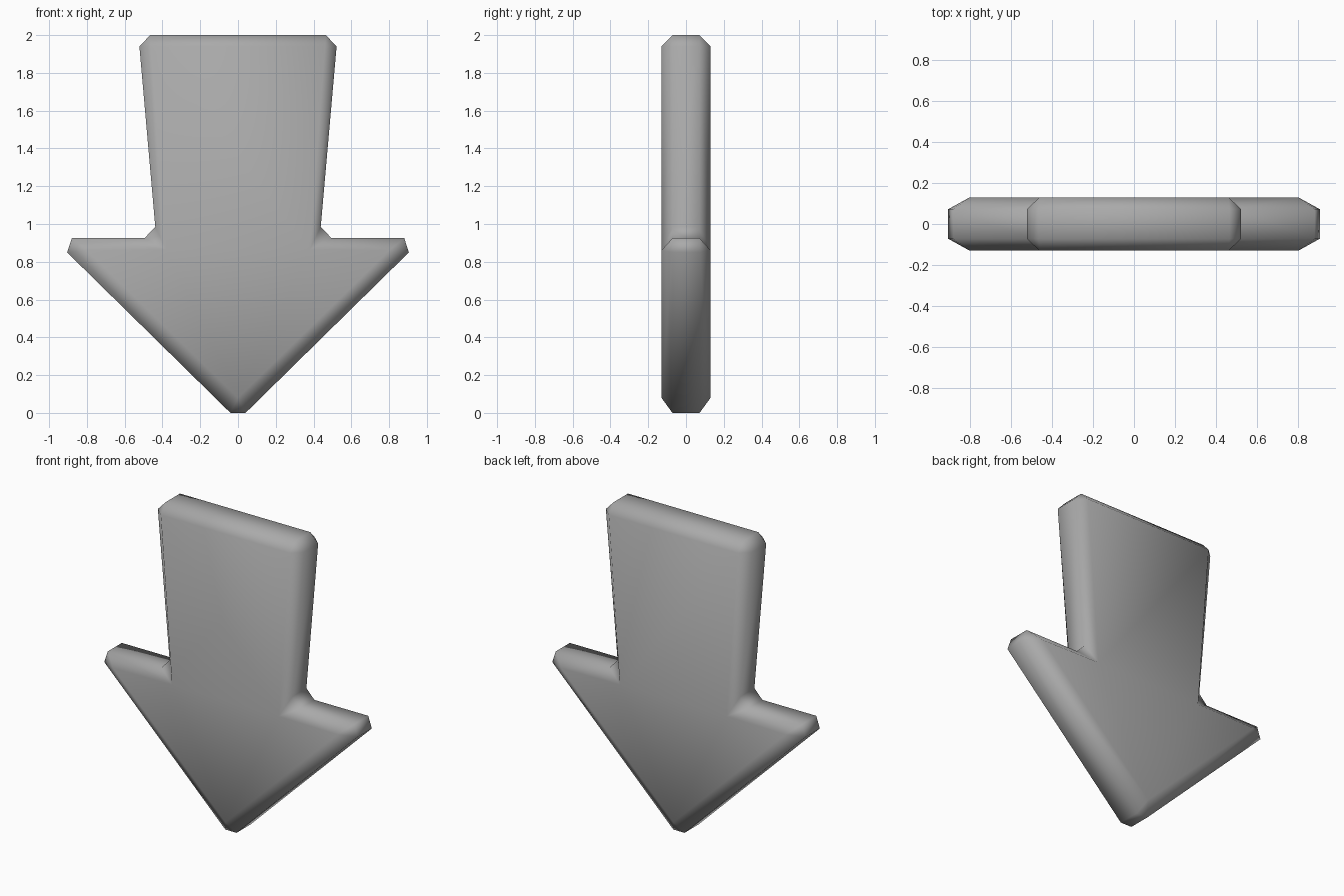
import bpy, bmesh

cube = bpy.data.objects.get("Cube")
if cube:
    bpy.data.objects.remove(cube, do_unlink=True)

grey = bpy.data.materials.new("mid_grey")
grey.use_nodes = True
colour = (0.40, 0.40, 0.40, 1)
grey.diffuse_color = colour
grey.node_tree.nodes["Principled BSDF"].inputs["Base Color"].default_value = colour

# Half outlines (x, z) from the tip up: rim has two points per corner, face has one
RIM = [(0.04, 0.0), (0.905, 0.85), (0.88, 0.925), (0.495, 0.925),
       (0.438, 0.985), (0.522, 1.94), (0.465, 2.0)]
FACE = [(0.0, 0.08), (0.80, 0.86), (0.38, 0.865), (0.46, 1.94)]
RIM_Y, FACE_Y = 0.072, 0.13

bm = bmesh.new()


def loop(points, y):
    """Closed loop of vertices, mirrored across x = 0."""
    left = [(-x, z) for x, z in reversed(points) if x > 0]
    return [bm.verts.new((x, y, z)) for x, z in points + left]


rims = {s: loop(RIM, s * RIM_Y) for s in (-1, 1)}
faces = {s: loop(FACE, s * FACE_Y) for s in (-1, 1)}
n, m = len(rims[1]), len(faces[1])

# Edge band around the arrow
for i in range(n):
    j = (i + 1) % n
    bm.faces.new((rims[-1][i], rims[-1][j], rims[1][j], rims[1][i]))

for s in (-1, 1):
    r, f = rims[s], faces[s]
    # Bevels: a corner triangle at each face corner, a strip along each side
    for k in range(m):
        a, b = r[(2 * k - 1) % n], r[2 * k]
        bm.faces.new((f[k], a, b))
        bm.faces.new((f[k], b, r[2 * k + 1], f[(k + 1) % m]))
    # Flat face: two barbs, the wedge between them and the shaft
    for ids in ((0, 1, 2), (0, 5, 6), (0, 2, 5), (2, 3, 4, 5)):
        bm.faces.new([f[i] for i in ids])

bmesh.ops.recalc_face_normals(bm, faces=bm.faces)
for face in bm.faces:
    face.smooth = True

mesh = bpy.data.meshes.new("down_arrow")
bm.to_mesh(mesh)
bm.free()
mesh.materials.append(grey)
arrow = bpy.data.objects.new("down_arrow", mesh)
bpy.context.collection.objects.link(arrow)
